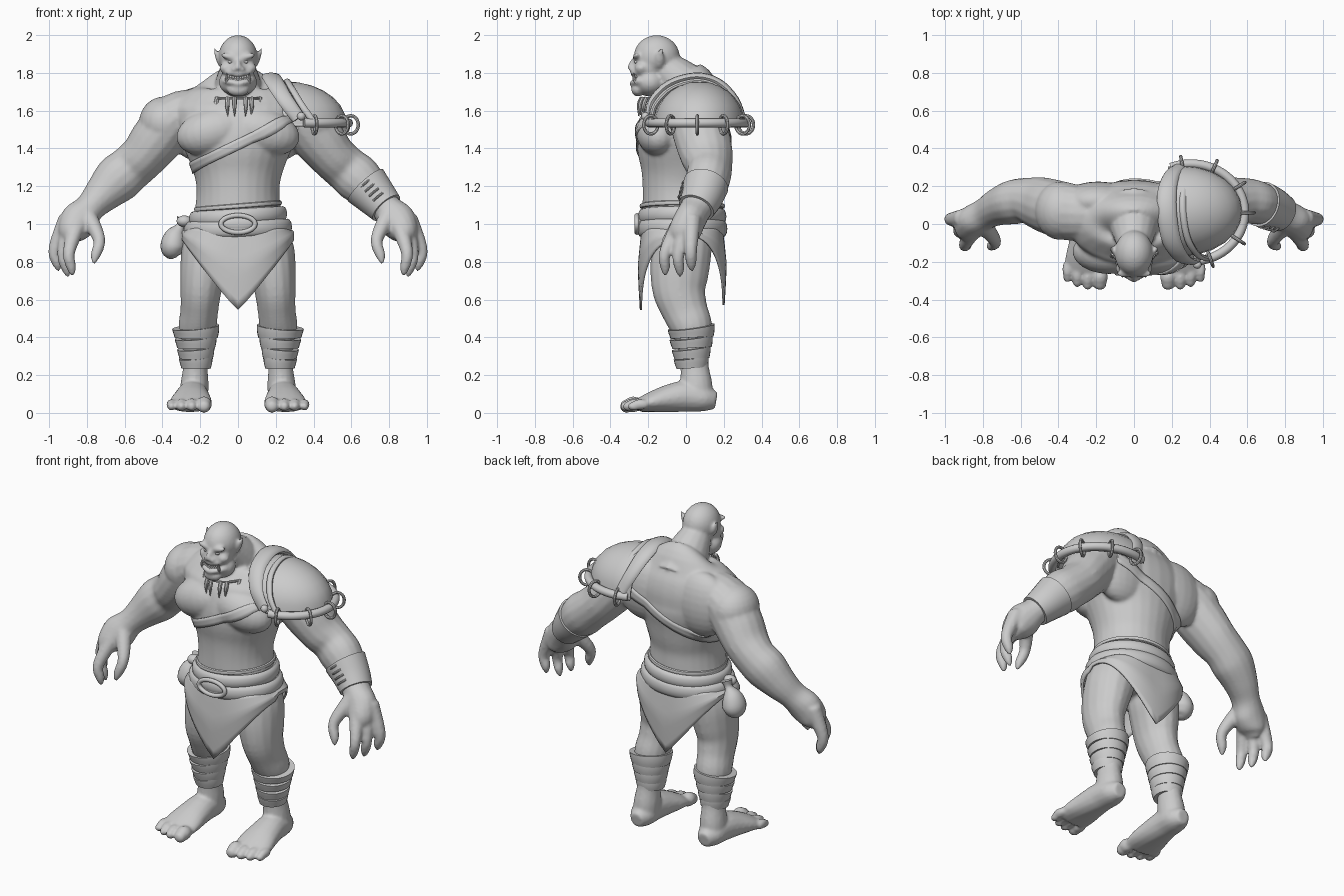
import bpy, bmesh
from math import sin, cos, pi, radians, copysign
from mathutils import Vector, Matrix

cube = bpy.data.objects.get("Cube")
if cube:
    bpy.data.objects.remove(cube)

grey = bpy.data.materials.new("clay grey")
grey.use_nodes = True
grey.diffuse_color = (0.6, 0.6, 0.6, 1)
grey.node_tree.nodes["Principled BSDF"].inputs["Base Color"].default_value = (0.6, 0.6, 0.6, 1)
X, Y, Z = Vector((1, 0, 0)), Vector((0, 1, 0)), Vector((0, 0, 1))


def finish(name, bm, angle=40):
    bmesh.ops.recalc_face_normals(bm, faces=bm.faces)
    mesh = bpy.data.meshes.new(name)
    bm.to_mesh(mesh)
    bm.free()
    mesh.materials.append(grey)
    ob = bpy.data.objects.new(name, mesh)
    bpy.context.collection.objects.link(ob)
    bpy.ops.object.select_all(action='DESELECT')
    ob.select_set(True)
    bpy.context.view_layer.objects.active = ob
    bpy.ops.object.shade_smooth_by_angle(angle=radians(angle))
    return ob


def spline(rows, steps, closed):
    """Smooth curve through rows of x, y, z, width, depth."""
    p = [Vector(r) for r in rows]
    n = len(p)
    get = (lambda i: p[i % n]) if closed else (lambda i: p[max(0, min(n - 1, i))])
    out = []
    for i in range(n if closed else n - 1):
        a, b, c, d = (get(i + k) for k in (-1, 0, 1, 2))
        for k in range(steps):
            t = k / steps
            out.append(0.5 * (2 * b + (c - a) * t + (2 * a - 5 * b + 4 * c - d) * t * t
                              + (3 * b - a - 3 * c + d) * t ** 3))
    return out if closed else out + [p[-1]]


def tube(bm, rows, ref=Y, sides=16, steps=4, closed=False, side=1):
    """Loft ellipses along a path; depth lies along ref, width across it."""
    pts = spline([(r[0] * side, *r[1:]) for r in rows], steps, closed)
    n, rings = len(pts), []
    for i, q in enumerate(pts):
        lo, hi = ((i - 1) % n, (i + 1) % n) if closed else (max(i - 1, 0), min(i + 1, n - 1))
        t = (Vector(pts[hi][:3]) - Vector(pts[lo][:3])).normalized()
        u = (ref - ref.dot(t) * t).normalized()
        v = t.cross(u)
        rings.append([bm.verts.new(Vector(q[:3]) + v * q[3] * cos(k * 2 * pi / sides)
                                   + u * q[4] * sin(k * 2 * pi / sides)) for k in range(sides)])
    for i in range(n if closed else n - 1):
        a, b = rings[i], rings[(i + 1) % n]
        for k in range(sides):
            j = (k + 1) % sides
            bm.faces.new((a[k], a[j], b[j], b[k]))
    if not closed:
        bm.faces.new(rings[0])
        bm.faces.new(rings[-1])


def ball(bm, loc, size, side=1, turn=0):
    m = (Matrix.Translation((loc[0] * side, loc[1], loc[2])) @ Matrix.Rotation(turn * side, 4, 'Y')
         @ Matrix.Diagonal((*size, 1)))
    bmesh.ops.create_uvsphere(bm, u_segments=24, v_segments=14, radius=1, matrix=m)


def ellipse(cx, cy, z, rx, ry, r1, r2, start=0, end=360, n=16, slope=0):
    """Rows along a horizontal arc, optionally tilted across x."""
    full = end - start == 360
    angles = [radians(start + (end - start) * i / (n if full else n - 1)) for i in range(n)]
    return [(cx + rx * cos(a), cy + ry * sin(a), z + slope * rx * cos(a), r1, r2) for a in angles]


# Body: overlapping masses fused into one skin
body = bmesh.new()
tube(body, [(0, -.02, .86, .25, .19), (0, -.02, 1, .245, .21), (0, -.02, 1.1, .225, .21),
            (0, -.02, 1.2, .22, .21), (0, -.015, 1.3, .245, .225), (0, -.015, 1.42, .295, .245),
            (0, 0, 1.52, .335, .24), (0, .02, 1.6, .36, .215), (0, .03, 1.68, .3, .175),
            (0, .03, 1.74, .2, .125), (0, 0, 1.78, .1, .1)], sides=28)
tube(body, [(0, .04, 1.64, .18, .14), (0, -.02, 1.74, .13, .125), (0, -.11, 1.83, .09, .09)], ref=X)
for s in (-1, 1):
    ball(body, (.13, -.145, 1.49), (.2, .12, .125), s, .25)         # chest
    ball(body, (.19, .12, 1.53), (.2, .105, .2), s)                 # shoulder blade
    ball(body, (.39, .07, 1.535), (.135, .155, .14), s)             # shoulder
    tube(body, [(.2, .05, 1.62, .1, .12), (.32, .06, 1.57, .13, .15), (.42, .085, 1.46, .14, .15),
                (.5, .11, 1.36, .125, .14), (.57, .125, 1.295, .123, .12), (.64, .115, 1.235, .128, .118),
                (.72, .09, 1.155, .1, .1), (.785, .055, 1.085, .08, .085),
                (.84, .02, 1.02, .1, .085), (.885, -.01, .95, .075, .085), (.9, -.02, .9, .03, .05)], side=s)
    # Thumb, then three clawed fingers
    for a, b, c, w in [((.8, 0, 1.05), (.735, -.09, .92), (.765, -.13, .79), .034),
                       ((.85, -.03, 1), (.895, -.11, .85), (.875, -.11, .725), .033),
                       ((.89, 0, 1), (.925, -.04, .84), (.9, -.03, .72), .033),
                       ((.9, .03, 1.03), (.97, .025, .87), (.95, .03, .75), .035)]:
        mid = [.35 * b[i] + .65 * c[i] for i in range(3)]
        tube(body, [(*a, w * 1.5, w * 1.5), (*b, w, w), (*mid, w * .8, w * .8), (*c, .008, .008)],
             ref=X, sides=10, side=s)
    # Leg and foot
    tube(body, [(.14, -.02, .98, .12, .16), (.165, -.025, .85, .135, .16), (.185, -.035, .74, .122, .155),
                (.197, -.035, .64, .108, .14), (.205, -.005, .54, .1, .122), (.215, .03, .45, .1, .11),
                (.22, .04, .34, .075, .085), (.225, .045, .25, .065, .075), (.23, .055, .15, .075, .085),
                (.235, .06, .06, .075, .085)], side=s)
    tube(body, [(.235, .16, .065, .04, .045), (.235, .1, .075, .075, .068), (.24, 0, .088, .085, .083),
                (.245, -.1, .075, .1, .072), (.25, -.18, .058, .113, .055), (.255, -.25, .04, .11, .037)],
         ref=Z, side=s)
    for x, y, r in [(.18, -.3, .042), (.245, -.3, .032), (.3, -.285, .031), (.352, -.26, .028)]:
        ball(body, (x, y + .02, .045), (r, .05, r), s)
        ball(body, (x, y - .015, .035), (r * .85, .035, r * .85), s)
    # Face halves
    ball(body, (.045, -.262, 1.885), (.05, .022, .016), s, -.25)    # brow
    ball(body, (.06, -.235, 1.825), (.038, .035, .03), s)           # cheek
    ball(body, (.022, -.286, 1.818), (.016, .016, .013), s)         # nostril
    tube(body, [(.085, -.145, 1.835, .014, .02), (.102, -.14, 1.865, .013, .026),
                (.115, -.135, 1.9, .01, .02), (.126, -.13, 1.935, .005, .006)], sides=10, side=s)
ball(body, (0, -.155, 1.885), (.103, .122, .115))                   # skull
ball(body, (0, -.2, 1.83), (.09, .08, .09))                         # face
ball(body, (0, -.19, 1.75), (.102, .085, .075))                     # jaw
ball(body, (0, -.255, 1.71), (.058, .035, .035))                    # chin
tube(body, [(0, -.26, 1.88, .012, .015), (0, -.285, 1.845, .016, .02), (0, -.295, 1.815, .02, .018)])
for z, r, depth in [(1.79, .011, .09), (1.743, .014, .092)]:        # lips
    tube(body, [(x, y, q + abs(x) * .2, *w) for x, y, q, *w in
                ellipse(0, -.195, z, .085, depth, r, r, 205, 335, 9)], ref=Z, sides=8)
skin = finish("body", body, 180)
remesh = skin.modifiers.new("fuse", 'REMESH')
remesh.mode, remesh.voxel_size, remesh.use_smooth_shade = 'VOXEL', .0095, True
soft = skin.modifiers.new("soften", 'SMOOTH')
soft.factor, soft.iterations = .5, 6

# Chest strap: a tilted band fitted to the skin
strap = bmesh.new()
loops = [[strap.verts.new(r[:3]) for r in ellipse(.02, -.01, 1.4 + .02 * k, .31, .25, 0, 0, n=64, slope=.48)]
         for k in range(4)]
for a, b in zip(loops, loops[1:]):
    for i in range(64):
        j = (i + 1) % 64
        strap.faces.new((a[i], a[j], b[j], b[i]))
strap = finish("chest_strap", strap)
fit = strap.modifiers.new("fit", 'SHRINKWRAP')
fit.target, fit.offset, fit.wrap_mode = skin, .008, 'ABOVE_SURFACE'
strap.modifiers.new("thickness", 'SOLIDIFY').thickness = .012

# Eyes, teeth and tusks
face = bmesh.new()
for s in (-1, 1):
    ball(face, (.04, -.26, 1.858), (.014, .014, .009), s)
    tube(face, [(.056, -.262, 1.745, .01, .01), (.06, -.275, 1.77, .008, .008),
                (.058, -.276, 1.798, .002, .002)], ref=X, sides=8, side=s)
for i in range(-4, 5):
    for z in (1.775, 1.76):
        ball(face, (i * .0125, -.278 + abs(i) * .0035, z + abs(i) * .002), (.007, .006, .01))
finish("eyes_and_teeth", face)

# Necklace of fangs
neck = bmesh.new()
tube(neck, ellipse(0, -.07, 1.665, .13, .165, .007, .007, 180, 360, 12), ref=Z, sides=8)
for a in (212, 245, 262, 288, 303, 332):
    x, y = .13 * cos(radians(a)), -.07 + .165 * sin(radians(a))
    tube(neck, [(x, y, 1.67, .011, .011), (x * 1.04, y - .015, 1.63, .012, .012),
                (x * .98, y - .018, 1.57, .001, .001)], ref=X, sides=8)
finish("fang_necklace", neck)

# Loincloth: a skirt whose hem falls to a point front and back
cloth = bmesh.new()
cols = []
for i in range(72):
    a = 2 * pi * i / 72
    x, y = (copysign(abs(f) ** .78, f) for f in (cos(a), sin(a)))
    hem = (.545 if y < 0 else .57) + .37 * abs(x) ** 1.1
    col = []
    for k in range(9):
        t = k / 8
        flare = 1 + .11 * min(1, t * 2)
        col.append(cloth.verts.new((x * .268 * flare, -.02 + y * .215 * flare * (1 - .06 * t * t),
                                    .98 + (hem - .98) * t)))
    cols.append(col)
for a, b in zip(cols, cols[1:] + cols[:1]):
    for k in range(8):
        cloth.faces.new((a[k], b[k], b[k + 1], a[k + 1]))
finish("loincloth", cloth).modifiers.new("thickness", 'SOLIDIFY').thickness = .012

# Sash, cords, buckle and knot
belt = bmesh.new()
tube(belt, ellipse(0, -.02, .975, .262, .215, .024, .045, slope=.03), ref=Z, sides=12, closed=True)
tube(belt, ellipse(0, -.02, 1.04, .238, .212, .022, .04, slope=.06), ref=Z, sides=12, closed=True)
tube(belt, ellipse(0, -.02, 1.095, .222, .215, .011, .013, slope=.08), ref=Z, sides=8, closed=True)
finish("waist_sash", belt)
buckle = bmesh.new()
ring = [(x, -.26, z, .013, .013) for x, z, *_ in ellipse(0, 1, 0, .09, .045, 0, 0)]
tube(buckle, ring, ref=Y, sides=10, closed=True)
ball(buckle, (0, -.245, 1), (.08, .018, .038))
finish("belt_buckle", buckle)
pouch = bmesh.new()
tube(pouch, [(-.29, .01, 1.03, .035, .03), (-.305, .01, .99, .022, .025), (-.33, .01, .94, .055, .06),
             (-.345, .01, .88, .066, .075), (-.34, .01, .835, .045, .05), (-.335, .01, .82, .01, .01)])
ball(pouch, (-.285, -.03, 1.015), (.04, .035, .03))
finish("pouch", pouch)

# Shin wraps: a cuff with overlapping bindings
for s, label in ((-1, "right"), (1, "left")):
    wrap = bmesh.new()
    for z, w, d in [(.43, .122, .122), (.375, .108, .112), (.318, .096, .1), (.268, .086, .09)]:
        tube(wrap, [(.222, .032, z - .032, w - .008, d - .008), (.222, .03, z, w, d),
                    (.224, .027, z + .025, w + .003, d + .003)], sides=28, steps=2, side=s)
    finish(label + "_shin_wrap", wrap, 30)

# Forearm guard with lacing
guard = bmesh.new()
tube(guard, [(.675, .105, 1.205, .126, .121), (.73, .085, 1.145, .11, .111),
             (.785, .055, 1.085, .094, .098)], sides=28)
for i in range(4):
    x, z, y = .665 + i * .022, 1.205 - i * .024, -.008 - i * .007
    tube(guard, [(x - .015, y, z - .01, .006, .006), (x + .01, y - .01, z + .012, .006, .006),
                 (x + .035, y + .008, z + .032, .006, .006)], ref=Y, sides=8)
finish("forearm_guard", guard)

# Shoulder plate: a clipped dome with raised strips, rim and hanging rings
dome = bmesh.new()
ball(dome, (.25, .07, 1.53), (.325, .24, .225))
for co, no in (((0, 0, 1.53), -Z), ((.18, 0, 0), -X)):
    bmesh.ops.bisect_plane(dome, geom=dome.verts[:] + dome.edges[:] + dome.faces[:],
                           plane_co=co, plane_no=no, clear_outer=True)
finish("shoulder_plate", dome).modifiers.new("thickness", 'SOLIDIFY').thickness = .015
trim = bmesh.new()
strip = [(.32, -.2, 1.56, .018, .036), (.255, -.18, 1.65, .02, .042), (.2, -.09, 1.74, .022, .05),
         (.175, .05, 1.78, .022, .052), (.175, .17, 1.75, .022, .05), (.2, .26, 1.66, .02, .042),
         (.24, .3, 1.56, .018, .036)]
tube(trim, strip, ref=X, sides=12)
tube(trim, [(x + .085, .07 + (y - .07) * .94, z - .025, .015, .018) for x, y, z, *_ in strip], ref=X, sides=10)
tube(trim, ellipse(.3, .06, 1.535, .285, .258, .024, .024, -80, 112, 14), ref=Z, sides=12)
ball(trim, (.335, -.215, 1.57), (.022, .022, .022))
finish("shoulder_trim", trim)
rings = bmesh.new()
for a in (-70, -33, 0, 32, 66, 100):
    out = Vector((cos(radians(a)), sin(radians(a)), 0))
    hub = Vector((.305 + .292 * out.x, .06 + .262 * out.y, 1.525))
    loop = [hub + out * .04 * cos(t * pi / 6) + Z * .048 * sin(t * pi / 6) for t in range(12)]
    tube(rings, [(*p, .009, .009) for p in loop], ref=out.cross(Z), sides=8, steps=2, closed=True)
finish("hanging_rings", rings)
